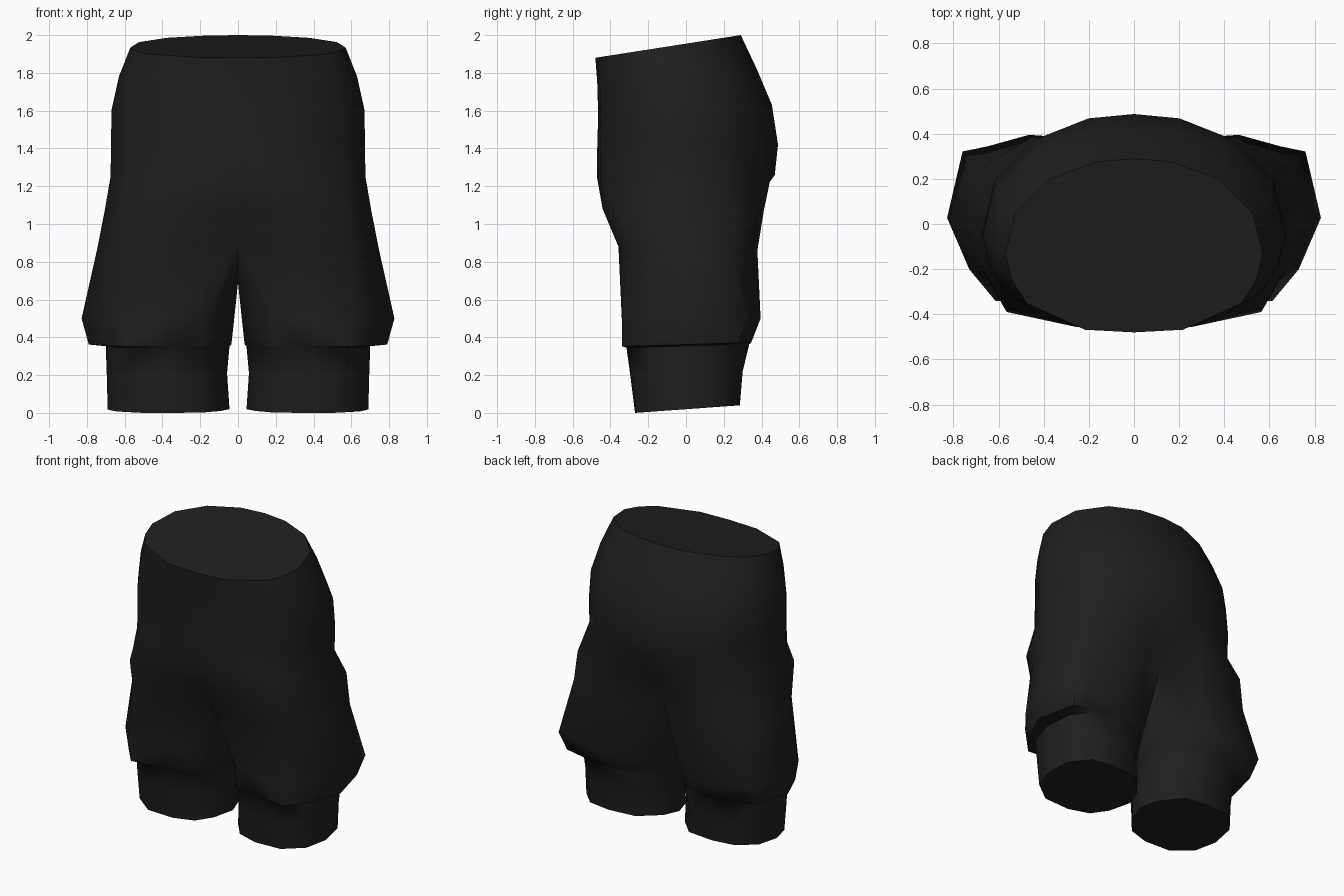
import bpy
import bmesh
import math

cube = bpy.data.objects.get("Cube")
if cube:
    bpy.data.objects.remove(cube, do_unlink=True)

# Unit cross-sections: half of the hips, then a whole leg, running front -> outside -> back -> inside
HIP = [(0, -1), (.38, -.97), (.83, -.67), (.95, -.4), (1, -.1), (.92, .38), (.66, .76), (.3, .96), (0, 1)]
# Fuller hip section above the pockets, with a slight groove at the back
THIGH = [(0, -.93), (.38, -.98), (.8, -.86), (.92, -.5), (1, 0), (.925, .66), (.65, .93), (.3, 1), (0, .82)]
LEG = [(-.6, -.85), (-.15, -1), (.45, -.97), (.86, -.62), (1, -.1), (.93, .5), (.6, .9),
       (.1, 1), (-.5, .92), (-.88, .45), (-1, 0), (-.85, -.5)]
# The pocket section is the leg with a boxier outside
POCKET = LEG[:1] + [(-.15, -.93), (.47, -1), (.757, -.62), (1, 0), (.83, .8), (.56, .86)] + LEG[7:]


def section(shape, inner, outer, front, back, z_front, z_back):
    """Scale a unit section to its bounds, tilting it from front to back."""
    u0 = 0 if len(shape) == len(HIP) else -1
    return [(inner + (outer - inner) * (u - u0) / (1 - u0),
             front + (back - front) * (v + 1) / 2,
             z_front + (z_back - z_front) * (v + 1) / 2) for u, v in shape]


# Hips from waist to the top of the legs
hips = [section(HIP, 0, *dims) for dims in (
    (.57, -.48, .29, 1.88, 2),
    (.63, -.47, .375, 1.75, 1.82),
    (.67, -.465, .455, 1.58, 1.63),
    (.672, -.47, .487, 1.4, 1.42),
    (.675, -.47, .47, 1.24, 1.26),
)] + [section(THIGH, 0, .705, -.45, .412, 1.08, 1.07)]

# Crotch seam closes the lowest hip section into a leg loop
crotch = section(THIGH, 0, .745, -.365, .378, .88, .86)
crotch[0], crotch[-1] = (0, -.315, .92), (0, .26, .9)
crotch_loop = crotch + [(0, .17, .75), (0, .02, .69), (0, -.17, .76)]

# Side pocket bulge, ledge beneath it, then the leg down to the hem
legs = [
    section(POCKET, .02, .828, -.34, .395, .5, .5),
    section(POCKET, .035, .79, -.34, .345, .352, .372),
    section(LEG, .045, .7, -.315, .335, .344, .364),
    section(LEG, .058, .695, -.295, .3, .2, .22),
    section(LEG, .045, .69, -.27, .285, 0, .04),
]


def loft(bm, rings, closed):
    for a, b in zip(rings, rings[1:]):
        count = len(b)
        for i in range(count if closed else count - 1):
            j = (i + 1) % count
            bm.faces.new((a[i], a[j], b[j], b[i]))


def build_shorts():
    bm = bmesh.new()
    for side in (1, -1):
        def ring(points):
            return [bm.verts.new((side * x, y, z)) for x, y, z in points]

        upper = [ring(r) for r in hips]
        top = ring(crotch_loop)
        lower = [top] + [ring(r) for r in legs]
        loft(bm, upper + [top[:len(HIP)]], False)
        loft(bm, lower, True)
        # Flat waist and hem caps
        bm.faces.new(upper[0])
        bm.faces.new(lower[-1])
    bmesh.ops.remove_doubles(bm, verts=bm.verts, dist=.0005)
    bmesh.ops.recalc_face_normals(bm, faces=bm.faces)
    mesh = bpy.data.meshes.new("shorts")
    bm.to_mesh(mesh)
    bm.free()
    shorts = bpy.data.objects.new("shorts", mesh)
    bpy.context.collection.objects.link(shorts)
    return shorts


# Black cloth
cloth = bpy.data.materials.new("black_cloth")
cloth.use_nodes = True
colour = (.0135, .0135, .0135, 1)
cloth.diffuse_color = colour
cloth.node_tree.nodes["Principled BSDF"].inputs["Base Color"].default_value = colour

shorts = build_shorts()
shorts.data.materials.append(cloth)
bpy.ops.object.select_all(action='DESELECT')
shorts.select_set(True)
bpy.context.view_layer.objects.active = shorts
bpy.ops.object.shade_smooth_by_angle(angle=math.radians(60))
